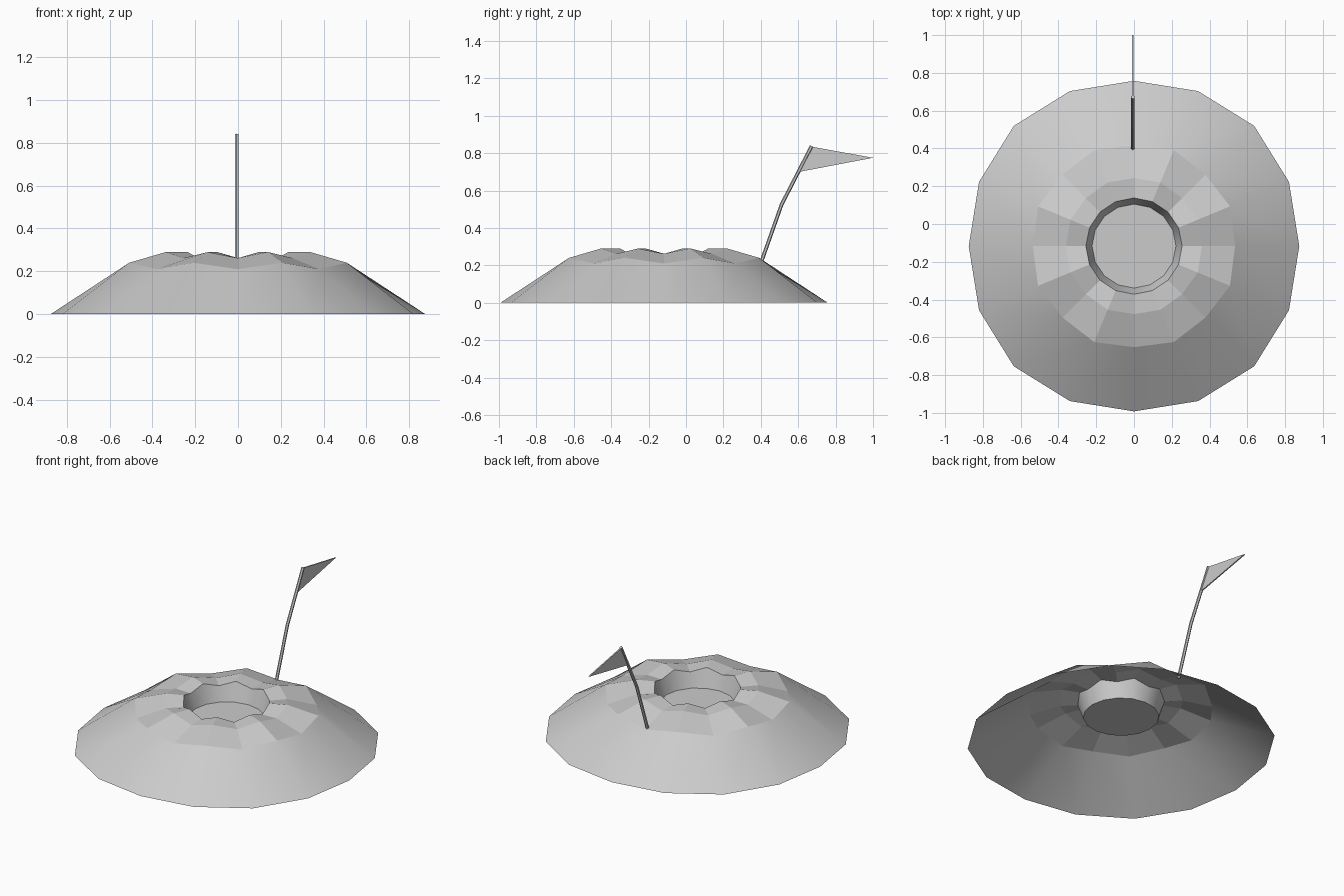
import bpy, bmesh
from math import sin, cos, pi
from mathutils import Vector

cube = bpy.data.objects.get("Cube")
if cube:
    bpy.data.objects.remove(cube, do_unlink=True)

grey = bpy.data.materials.new("light_grey")
grey.use_nodes = True
colour = (0.6, 0.6, 0.6, 1)
grey.diffuse_color = colour
grey.node_tree.nodes["Principled BSDF"].inputs["Base Color"].default_value = colour


def finish(bm, name):
    mesh = bpy.data.meshes.new(name)
    bm.to_mesh(mesh)
    bm.free()
    mesh.materials.append(grey)
    obj = bpy.data.objects.new(name, mesh)
    bpy.context.collection.objects.link(obj)
    return obj


def bridge(bm, lower, upper, smooth):
    n = len(lower)
    for i in range(n):
        j = (i + 1) % n
        face = bm.faces.new((lower[i], lower[j], upper[j], upper[i]))
        face.smooth = smooth


# Mound: open shell with a faceted, zigzag crater lip and a cup in the middle
SIDES = 16
CENTRE_Y = -0.117
# radius and height on even spokes, then on odd spokes
rings = [
    (0.875, 0.0, 0.888, 0.0),
    (0.535, 0.21, 0.55, 0.24),
    (0.36, 0.262, 0.365, 0.29),
    (0.255, 0.26, 0.255, 0.29),
    (0.222, 0.17, 0.222, 0.17),
]
bm = bmesh.new()
loops = []
for level, (r_even, z_even, r_odd, z_odd) in enumerate(rings):
    loop = []
    for i in range(SIDES):
        a = 2 * pi * i / SIDES
        r, z = (r_odd, z_odd) if i % 2 else (r_even, z_even)
        if level == 0 and i % 4 == 2:
            r += 0.025
        loop.append(bm.verts.new((r * cos(a), CENTRE_Y + r * sin(a), z)))
    loops.append(loop)
for level in range(len(rings) - 1):
    bridge(bm, loops[level], loops[level + 1], smooth=level in (0, 3))
bm.faces.new(loops[-1])
finish(bm, "crater_mound")

# Pole: bent rod leaning backwards
X = -0.006
path = [Vector((X, 0.398, 0.205)), Vector((X, 0.511, 0.525)), Vector((X, 0.672, 0.838))]
bm = bmesh.new()
loops = []
for i, p in enumerate(path):
    along = (path[min(i + 1, 2)] - path[max(i - 1, 0)]).normalized()
    side = Vector((1, 0, 0))
    up = along.cross(side)
    angles = [2 * pi * (k + 0.5) / 6 for k in range(6)]
    loops.append([bm.verts.new(p + 0.01 * (side * cos(a) + up * sin(a))) for a in angles])
for a, b in zip(loops, loops[1:]):
    bridge(bm, a, b, smooth=False)
bm.faces.new(loops[0])
bm.faces.new(loops[-1])
bmesh.ops.recalc_face_normals(bm, faces=bm.faces)
finish(bm, "flag_pole")

# Flag: thin triangular pennant
outline = [(0.607, 0.70), (1.0, 0.775), (0.68, 0.833)]
bm = bmesh.new()
near, far = ([bm.verts.new((X + s * 0.004, y, z)) for y, z in outline] for s in (-1, 1))
bridge(bm, near, far, smooth=False)
bm.faces.new(near)
bm.faces.new(far)
bmesh.ops.recalc_face_normals(bm, faces=bm.faces)
finish(bm, "pennant")
